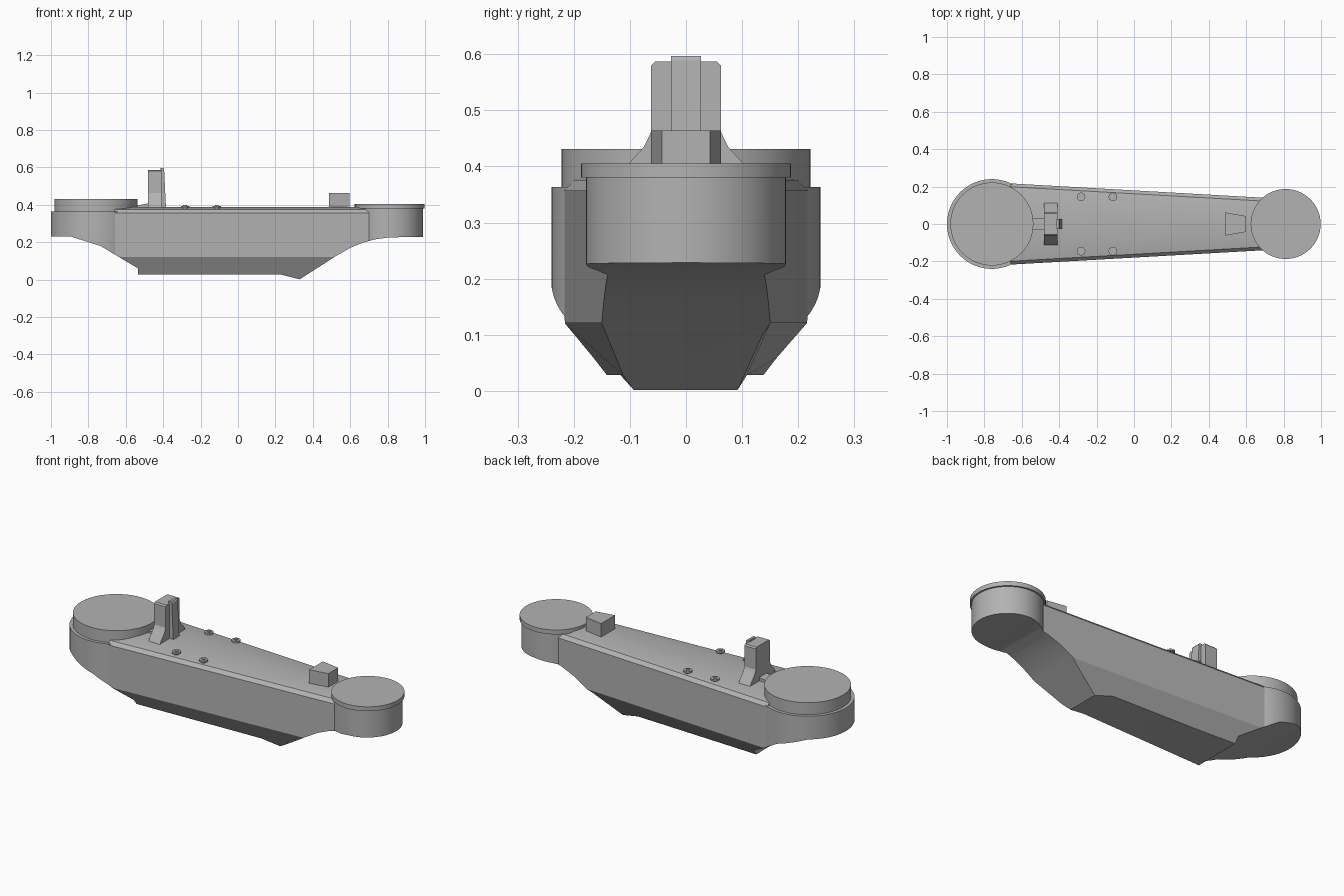
import bpy, bmesh, math

if "Cube" in bpy.data.objects:
    bpy.data.objects.remove(bpy.data.objects["Cube"], do_unlink=True)

grey = bpy.data.materials.new("plain grey")
grey.use_nodes = True
grey.diffuse_color = (0.45, 0.45, 0.45, 1)
grey.node_tree.nodes["Principled BSDF"].inputs["Base Color"].default_value = grey.diffuse_color


def finish(name, bm, cutter=None):
    bmesh.ops.recalc_face_normals(bm, faces=bm.faces)
    mesh = bpy.data.meshes.new(name)
    bm.to_mesh(mesh)
    bm.free()
    mesh.materials.append(grey)
    ob = bpy.data.objects.new(name, mesh)
    bpy.context.collection.objects.link(ob)
    bpy.ops.object.select_all(action='DESELECT')
    ob.select_set(True)
    bpy.context.view_layer.objects.active = ob
    if cutter:
        mod = ob.modifiers.new("keel_shape", 'BOOLEAN')
        mod.operation = 'INTERSECT'
        mod.solver = 'EXACT'
        mod.object = cutter
        bpy.ops.object.modifier_apply(modifier=mod.name)
    bpy.ops.object.shade_smooth_by_angle(angle=math.radians(25))
    return ob


def loft(name, ring_a, ring_b, cutter=None):
    bm = bmesh.new()
    a = [bm.verts.new(p) for p in ring_a]
    b = [bm.verts.new(p) for p in ring_b]
    n = len(a)
    for i in range(n):
        j = (i + 1) % n
        bm.faces.new((a[i], a[j], b[j], b[i]))
    bm.faces.new(a[::-1])
    bm.faces.new(b)
    return finish(name, bm, cutter)


def drum(name, x, y, r, z0, z1, cutter=None, sides=64):
    def ring(z):
        return [(x + r * math.cos(math.tau * i / sides),
                 y + r * math.sin(math.tau * i / sides), z) for i in range(sides)]
    return loft(name, ring(z0), ring(z1), cutter)


def mirrored(half):
    return half + [(-y, z) for y, z in reversed(half)]


def at_x(x, pts):
    return [(x, y, z) for y, z in pts]


# Side profile that trims the underside of the hull and both drums
profile = [(-1.1, 0.232), (-0.9, 0.232), (-0.735, 0.18), (-0.535, 0.06), (-0.535, 0.028),
           (0.225, 0.028), (0.33, 0.002), (0.53, 0.13), (0.6, 0.17), (0.67, 0.198),
           (0.73, 0.215), (0.81, 0.226), (1.1, 0.23), (1.1, 0.8), (-1.1, 0.8)]
trim = loft("underside_cutter", [(x, -0.5, z) for x, z in profile],
            [(x, 0.5, z) for x, z in profile])
trim.hide_render = True
trim.hide_set(True)


# Tapered hull with chamfered keel and crowned deck
def section(w):
    return mirrored([(0.56 * w, -0.002), (w, 0.121), (w, 0.357), (w - 0.018, 0.376),
                     (0.5 * w, 0.388)])


loft("hull", at_x(-0.66, section(0.217)), at_x(0.7, section(0.14)), trim)

# Round ends and their raised caps
drum("large_end_drum", -0.76, 0, 0.24, 0.121, 0.363, trim)
drum("large_end_cap", -0.76, 0, 0.222, 0.35, 0.431)
drum("small_end_drum", 0.811, 0, 0.178, 0.121, 0.383, trim)
drum("small_end_cap", 0.811, 0, 0.187, 0.38, 0.405)

# Tower with flared foot, front fin and rear brace
tower = mirrored([(0.115, 0.38), (0.105, 0.402), (0.075, 0.435), (0.062, 0.462),
                  (0.062, 0.58), (0.055, 0.587)])
loft("tower", at_x(-0.48, tower), at_x(-0.408, tower))
fin = [(-0.415, 0.38), (-0.385, 0.38), (-0.395, 0.59), (-0.4, 0.597), (-0.415, 0.597)]
loft("tower_fin", [(x, -0.027, z) for x, z in fin], [(x, 0.027, z) for x, z in fin])
brace = [(-0.545, 0.38), (-0.47, 0.38), (-0.47, 0.41), (-0.545, 0.395)]
loft("tower_brace", [(x, -0.032, z) for x, z in brace], [(x, 0.032, z) for x, z in brace])

# Tapered deck box near the small end
loft("deck_box", at_x(0.487, mirrored([(0.062, 0.38), (0.062, 0.464)])),
     at_x(0.595, mirrored([(0.043, 0.38), (0.043, 0.464)])))

# Two pairs of bollards
for x in (-0.283, -0.113):
    for side, y in (("left", 0.145), ("right", -0.145)):
        end = "large_end" if x < -0.2 else "small_end"
        drum(f"bollard_stem_{end}_{side}", x, y, 0.013, 0.37, 0.39, sides=16)
        drum(f"bollard_head_{end}_{side}", x, y, 0.023, 0.386, 0.395, sides=16)
        drum(f"bollard_knob_{end}_{side}", x, y, 0.01, 0.394, 0.399, sides=12)
